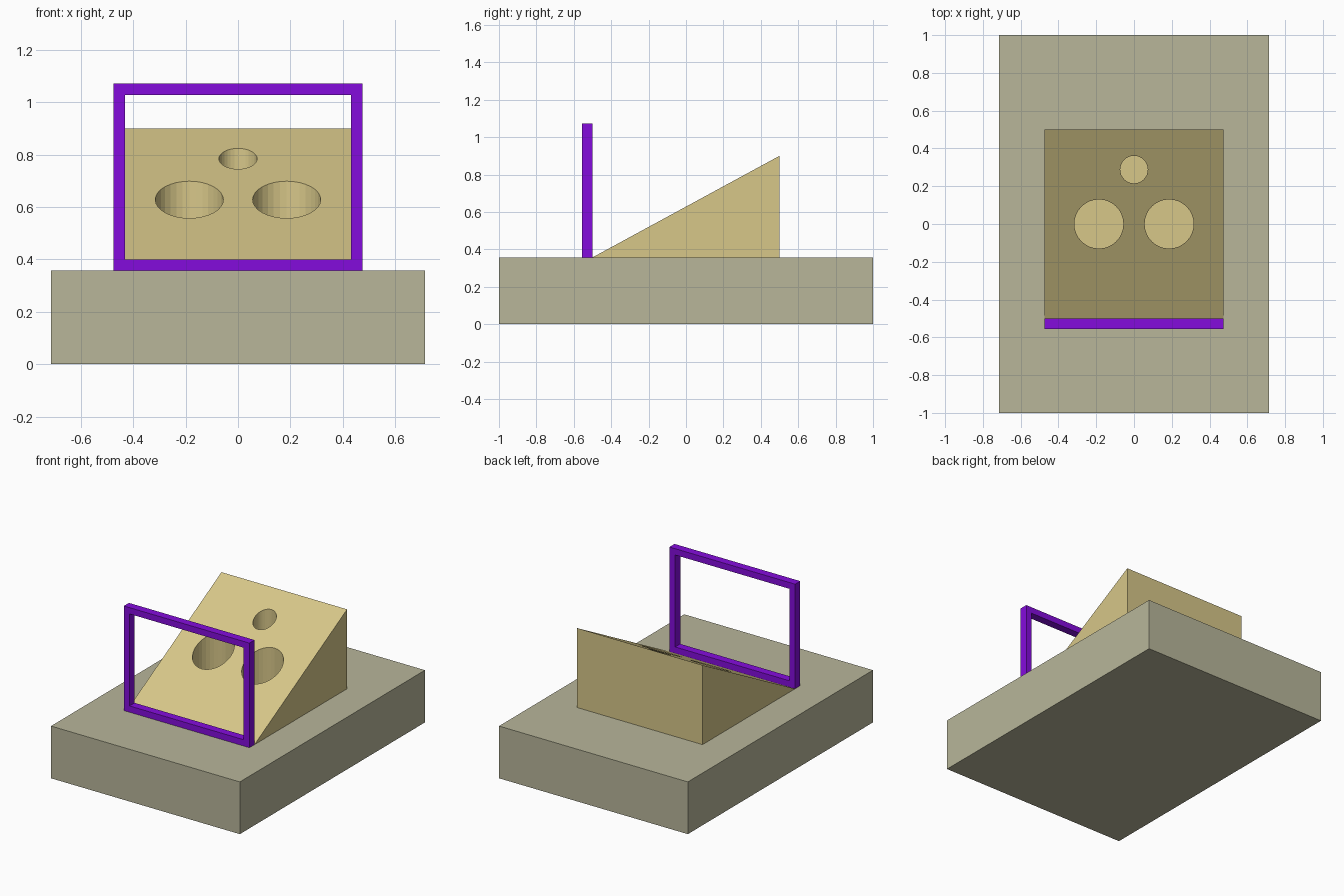
import bpy, bmesh

if "Cube" in bpy.data.objects:
    bpy.data.objects.remove(bpy.data.objects["Cube"])

BASE_TOP = 0.357


def material(name, rgb):
    lin = [((c / 255 + 0.055) / 1.055) ** 2.4 if c > 10 else c / 255 / 12.92 for c in rgb]
    m = bpy.data.materials.new(name)
    m.diffuse_color = (*lin, 1)
    m.use_nodes = True
    m.node_tree.nodes["Principled BSDF"].inputs["Base Color"].default_value = m.diffuse_color
    return m


def prism(name, profile, axis, lo, hi, mat=None):
    """Extrude a closed 2D profile along x (y,z profile), or y (x,z profile)."""
    bm = bmesh.new()
    place = (lambda p: (lo, p[0], p[1])) if axis == "x" else (lambda p: (p[0], lo, p[1]))
    face = bm.faces.new([bm.verts.new(place(p)) for p in profile])
    ext = bmesh.ops.extrude_face_region(bm, geom=[face])["geom"]
    move = (hi - lo, 0, 0) if axis == "x" else (0, hi - lo, 0)
    bmesh.ops.translate(bm, vec=move, verts=[v for v in ext if isinstance(v, bmesh.types.BMVert)])
    bmesh.ops.recalc_face_normals(bm, faces=bm.faces)
    mesh = bpy.data.meshes.new(name)
    bm.to_mesh(mesh)
    bm.free()
    ob = bpy.data.objects.new(name, mesh)
    bpy.context.collection.objects.link(ob)
    if mat:
        mesh.materials.append(mat)
    return ob


def rect(a0, a1, b0, b1):
    return [(a0, b0), (a1, b0), (a1, b1), (a0, b1)]


def cut(target, cutter):
    mod = target.modifiers.new("cut", "BOOLEAN")
    mod.operation = "DIFFERENCE"
    mod.solver = "EXACT"
    mod.object = cutter
    cutter.hide_render = True
    bpy.context.view_layer.objects.active = target
    bpy.ops.object.modifier_apply(modifier=mod.name)
    bpy.data.objects.remove(cutter)


stone = material("stone", (184, 182, 154))
tan = material("tan", (215, 199, 137))
purple = material("purple", (132, 12, 220))

# Base slab
prism("base", rect(-1, 1, 0, BASE_TOP), "x", -0.714, 0.714, stone)

# Sloped ramp with three blind vertical holes
ramp = prism("ramp", [(-0.5, BASE_TOP), (0.5, BASE_TOP), (0.5, 0.9)], "x", -0.475, 0.475, tan)
for x, y, r in ((-0.186, 0, 0.13), (0.186, 0, 0.13), (0, 0.288, 0.073)):
    bpy.ops.mesh.primitive_cylinder_add(vertices=32, radius=r, depth=1, location=(x, y, 0.362 + 0.5))
    hole = bpy.context.object
    hole.data.materials.append(tan)
    cut(ramp, hole)

# Upright rectangular frame in front of the ramp
frame = prism("frame", rect(-0.475, 0.475, BASE_TOP, 1.072), "y", -0.555, -0.5, purple)
opening = prism("opening", rect(-0.432, 0.432, 0.4, 1.029), "y", -0.7, -0.4, purple)
cut(frame, opening)
